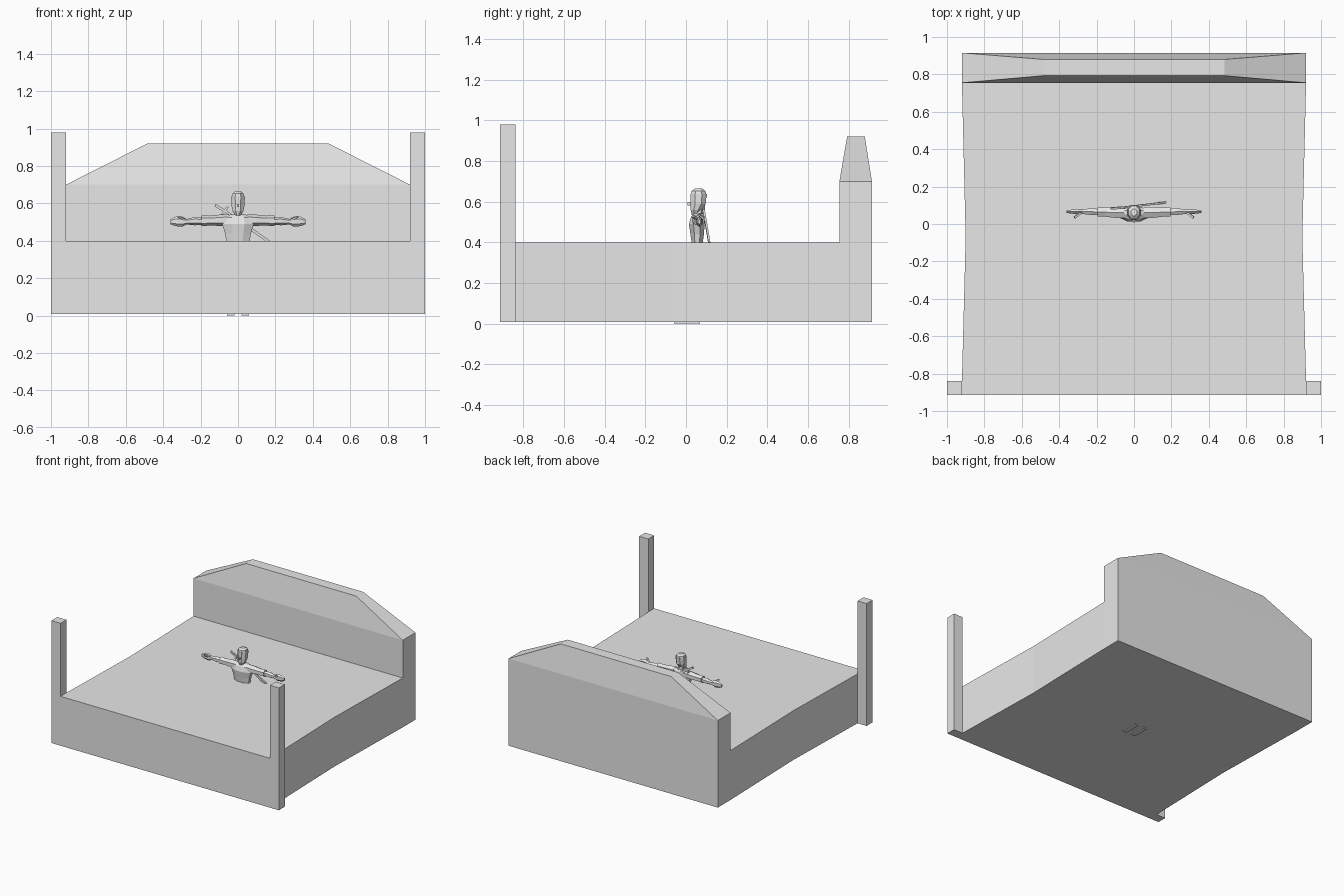
import bpy
import bmesh
from math import cos, sin, pi
from mathutils import Vector

cube = bpy.data.objects.get("Cube")
if cube:
    bpy.data.objects.remove(cube, do_unlink=True)

grey = bpy.data.materials.new("plain grey")
grey.use_nodes = True
colour = (0.8, 0.8, 0.8, 1)
grey.diffuse_color = colour
grey.node_tree.nodes["Principled BSDF"].inputs["Base Color"].default_value = colour


def finish(name, bm):
    bmesh.ops.recalc_face_normals(bm, faces=bm.faces)
    mesh = bpy.data.meshes.new(name)
    bm.to_mesh(mesh)
    bm.free()
    mesh.materials.append(grey)
    obj = bpy.data.objects.new(name, mesh)
    bpy.context.collection.objects.link(obj)
    return obj


def stack(name, loops):
    """Skin a list of matching closed loops and cap both ends."""
    bm = bmesh.new()
    rings = [[bm.verts.new(p) for p in loop] for loop in loops]
    count = len(rings[0])
    for a, b in zip(rings, rings[1:]):
        for i in range(count):
            j = (i + 1) % count
            bm.faces.new((a[i], a[j], b[j], b[i]))
    bm.faces.new(rings[0])
    bm.faces.new(rings[-1])
    return finish(name, bm)


def rect(x0, x1, y0, y1, z):
    return [(x0, y0, z), (x1, y0, z), (x1, y1, z), (x0, y1, z)]


def box(name, x0, x1, y0, y1, z0, z1):
    return stack(name, [rect(x0, x1, y0, y1, z) for z in (z0, z1)])


def oval(centre, u, v, ru, rv, sides=8):
    angles = [2 * pi * (i + 0.5) / sides for i in range(sides)]
    return [Vector(centre) + u * ru * cos(a) + v * rv * sin(a) for a in angles]


X, Y, Z = Vector((1, 0, 0)), Vector((0, 1, 0)), Vector((0, 0, 1))


def upright(name, rings, sides=8):
    """Rings are (x, y, z, half width, half depth)."""
    return stack(name, [oval((x, y, z), X, Y, w, d, sides) for x, y, z, w, d in rings])


def sideways(name, rings, side, sides=6):
    """Rings are (x, y, z, half depth, half height), mirrored by side."""
    return stack(name, [oval((side * x, y, z), Y, Z, d, h, sides) for x, y, z, d, h in rings])


def rod(name, start, end, ru, rv, sides=4):
    start, end = Vector(start), Vector(end)
    axis = (end - start).normalized()
    u = axis.cross(Y).normalized()
    v = axis.cross(u)
    return stack(name, [oval(p, u, v, ru, rv, sides) for p in (start, end)])


# Platform with slightly pinched sides
BASE, DECK, BACK, FRONT = 0.008, 0.40, 0.915, -0.915
half = [(0.92, FRONT), (0.92, -0.84), (0.90, -0.07), (0.92, 0.755), (0.92, BACK)]
outline = half + [(-x, y) for x, y in reversed(half)]
stack("platform", [[(x, y, z) for x, y in outline] for z in (BASE, DECK)])

# Back wall with a sloped crown
stack("back_wall", [
    rect(-0.92, 0.92, 0.755, BACK, DECK),
    rect(-0.92, 0.92, 0.755, BACK, 0.70),
    rect(-0.485, 0.485, 0.793, 0.88, 0.92)])

# Front corner posts
for side, label in ((1, "left"), (-1, "right")):
    x0, x1 = sorted((side * 0.92, side))
    box(label + "_post", x0, x1, FRONT, -0.84, BASE, 0.98)

# Standing figure, sunk through the deck
upright("torso", [
    (0, 0.055, 0.30, 0.07, 0.035), (0, 0.055, 0.40, 0.068, 0.03),
    (0, 0.055, 0.44, 0.075, 0.036), (0, 0.053, 0.49, 0.092, 0.042),
    (0, 0.058, 0.525, 0.09, 0.036), (0, 0.062, 0.542, 0.04, 0.024)])
upright("neck", [(0, 0.062, 0.53, 0.025, 0.024), (0, 0.062, 0.57, 0.022, 0.022)], 6)
upright("head", [
    (0, 0.045, 0.535, 0.016, 0.018), (0, 0.05, 0.56, 0.032, 0.03),
    (0, 0.06, 0.59, 0.038, 0.04), (0, 0.062, 0.63, 0.038, 0.042),
    (0, 0.062, 0.652, 0.033, 0.037), (0, 0.062, 0.664, 0.017, 0.02)])
upright("hat_band", [(0, 0.062, z, 0.041, 0.044) for z in (0.622, 0.638)])
box("nose", -0.006, 0.006, 0.008, 0.03, 0.582, 0.598)

for side, label in ((1, "left"), (-1, "right")):
    sideways(label + "_sleeve", [
        (0.05, 0.06, 0.512, 0.034, 0.031), (0.10, 0.062, 0.51, 0.034, 0.03),
        (0.15, 0.063, 0.508, 0.028, 0.026), (0.195, 0.064, 0.507, 0.028, 0.029)], side)
    sideways(label + "_forearm", [
        (0.19, 0.064, 0.505, 0.019, 0.019), (0.23, 0.066, 0.505, 0.021, 0.022),
        (0.28, 0.066, 0.502, 0.013, 0.014)], side)
    sideways(label + "_hand", [
        (0.275, 0.066, 0.502, 0.012, 0.015), (0.30, 0.066, 0.503, 0.016, 0.028),
        (0.335, 0.066, 0.504, 0.012, 0.025), (0.362, 0.066, 0.502, 0.007, 0.013)], side)
    rod(label + "_thumb", (side * 0.285, 0.06, 0.512), (side * 0.318, 0.034, 0.528), 0.008, 0.008)
    upright(label + "_leg", [
        (side * 0.035, 0.055, 0.01, 0.024, 0.026), (side * 0.037, 0.055, 0.18, 0.03, 0.03),
        (side * 0.035, 0.055, 0.32, 0.034, 0.032)], 6)
    x0, x1 = sorted((side * 0.02, side * 0.06))
    box(label + "_foot", x0, x1, -0.06, 0.07, 0, 0.04)

# Sword slung across the back
rod("scabbard", (-0.06, 0.088, 0.553), (0.166, 0.115, 0.395), 0.011, 0.007)
rod("sword_grip", (-0.122, 0.082, 0.59), (-0.06, 0.088, 0.553), 0.01, 0.008)
rod("sword_guard", (-0.085, 0.087, 0.54), (-0.055, 0.087, 0.582), 0.008, 0.008)
